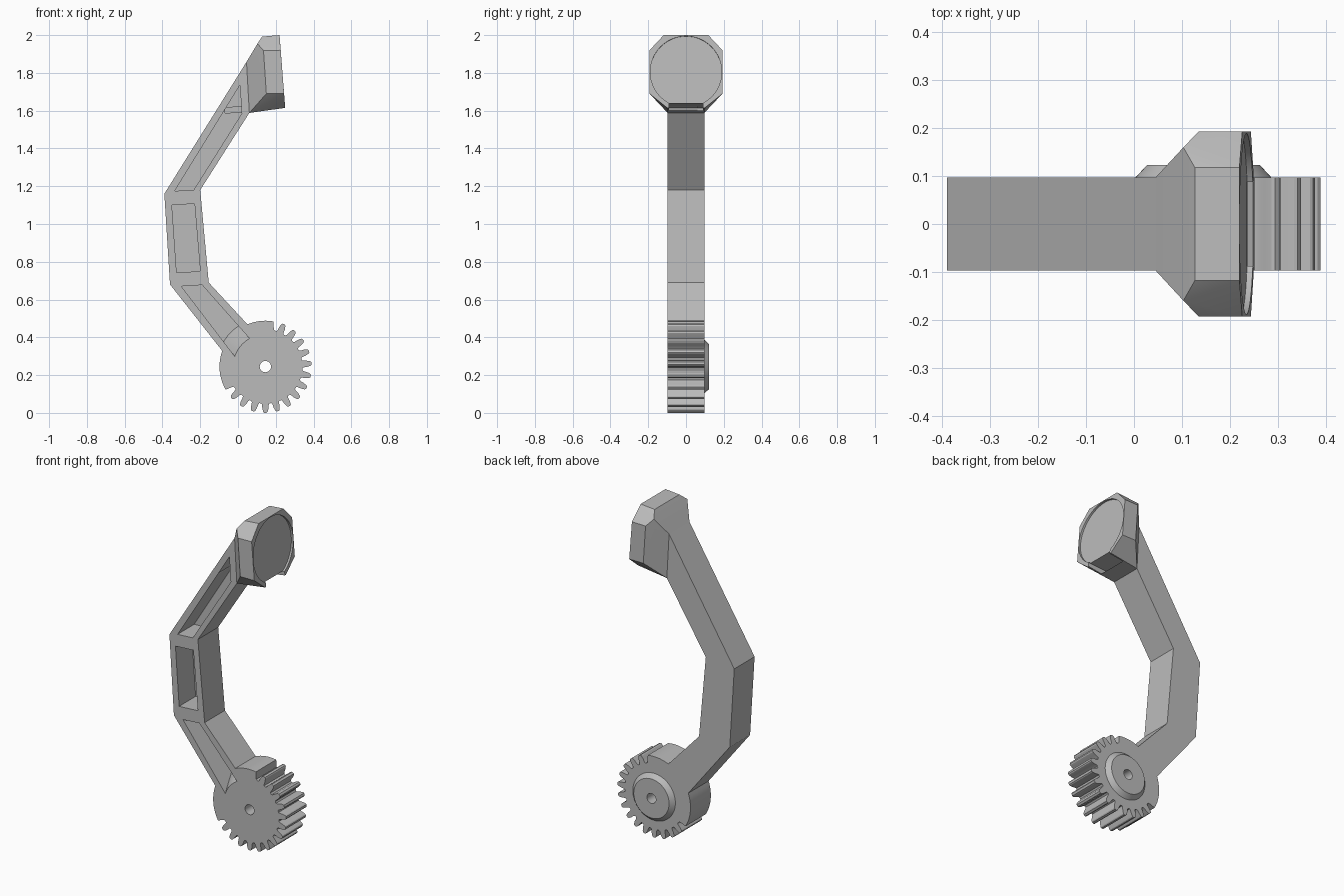
import bpy, bmesh, math
from mathutils import Vector, Matrix

if "Cube" in bpy.data.objects:
    bpy.data.objects.remove(bpy.data.objects["Cube"])

GX, GZ = 0.145, 0.245      # gear axis
HALF = 0.097               # half thickness of arm and gear

grey = bpy.data.materials.new("grey plastic")
grey.diffuse_color = (0.5, 0.5, 0.5, 1)
grey.use_nodes = True
grey.node_tree.nodes["Principled BSDF"].inputs["Base Color"].default_value = grey.diffuse_color


def make(name, bm):
    bmesh.ops.recalc_face_normals(bm, faces=bm.faces)
    me = bpy.data.meshes.new(name)
    bm.to_mesh(me)
    bm.free()
    me.materials.append(grey)
    ob = bpy.data.objects.new(name, me)
    bpy.context.collection.objects.link(ob)
    return ob


def prism(name, pts, y0, y1):
    """Extrude an (x, z) outline from y0 to y1."""
    bm = bmesh.new()
    f = bm.faces.new([bm.verts.new((x, y0, z)) for x, z in pts])
    r = bmesh.ops.extrude_face_region(bm, geom=[f])
    vs = [v for v in r["geom"] if isinstance(v, bmesh.types.BMVert)]
    bmesh.ops.translate(bm, verts=vs, vec=(0, y1 - y0, 0))
    return make(name, bm)


def cone(name, center, axis, r0, r1, depth, seg=64):
    """Frustum along axis, r0 at the start and r1 at the end."""
    bm = bmesh.new()
    rot = Vector(axis).to_track_quat('Z', 'Y').to_matrix().to_4x4()
    bmesh.ops.create_cone(bm, cap_ends=True, segments=seg, radius1=r0, radius2=r1,
                          depth=depth, matrix=Matrix.Translation(center) @ rot)
    return make(name, bm)


def cut(ob, *cutters):
    bpy.context.view_layer.objects.active = ob
    for c in cutters:
        m = ob.modifiers.new("cut", 'BOOLEAN')
        m.operation, m.solver, m.object = 'DIFFERENCE', 'EXACT', c
        bpy.ops.object.modifier_apply(modifier=m.name)


def polar(r, deg):
    a = math.radians(deg)
    return GX + r * math.cos(a), GZ + r * math.sin(a)


# bent arm running into a partly toothed gear, as one outline
outline = [(-0.20, 1.18), (0.06, 1.588), (0.045, 1.858), (-0.39, 1.16), (-0.36, 0.68)]
outline += [polar(0.243, a) for a in range(160, 211, 5)] + [polar(0.2, 212)]
pitch = 360 / 23
for k in range(-3, 11):
    mid = 270 + k * pitch
    for r, d in ((0.196, -6.2), (0.203, -5.0), (0.222, -4.2), (0.24, -2.8), (0.245, -1.5),
                 (0.245, 1.5), (0.24, 2.8), (0.222, 4.2), (0.203, 5.0), (0.196, 6.2)):
        outline.append(polar(r, mid + d))
outline += [polar(0.2, 437)] + [polar(0.243, a) for a in range(440, 471, 5)]
outline += [polar(0.243, 473), (-0.155, 0.69)]
arm = prism("arm_with_gear", outline, -HALF, HALF)

# front pockets, the lowest ending in a conical ramp at the gear hub
upper = prism("upper_pocket", [(-0.335, 1.175), (-0.235, 1.18), (0.02, 1.585), (0.01, 1.735)], -0.2, 0.06)
middle = prism("middle_pocket", [(-0.35, 1.10), (-0.23, 1.107), (-0.20, 0.75), (-0.325, 0.743)], -0.2, 0.06)
lower = prism("lower_pocket", [(-0.30, 0.67), (-0.19, 0.677), (0.115, 0.333), (0.03, 0.238)], -0.2, 0.06)
slope = (0.23 - 0.143) / (HALF + 0.06)
ramp = cone("hub_ramp", (GX, -0.05, GZ), (0, 1, 0), 0.143 - slope * 0.153, 0.143 + slope * 0.347, 0.5)
ramp.location.y = 0
bpy.context.view_layer.update()
cut(lower, ramp)

# head: faceted block at the top
pts = [(x, z, y) for x, z, y in (
    (0.22, 2.0, 0.118), (0.226, 1.92, 0.193), (0.244, 1.69, 0.193), (0.25, 1.615, 0.1),
    (0.127, 1.992, 0.118), (0.103, 1.955, 0.16), (0.135, 1.918, 0.193),
    (0.15, 1.69, 0.193), (0.045, 1.858, HALF), (0.06, 1.588, HALF))]
bm = bmesh.new()
for x, z, y in pts:
    for s in (-1, 1):
        bm.verts.new((x, s * y, z))
bmesh.ops.convex_hull(bm, input=bm.verts)
bmesh.ops.dissolve_limit(bm, angle_limit=math.radians(2), verts=bm.verts, edges=bm.edges)
head = make("head", bm)

# boss on the back of the gear
boss = cone("back_boss", (GX, HALF + 0.013, GZ), (0, 1, 0), 0.142, 0.118, 0.026)

# cutters for the axle hole, the head slot and the round head recess
hole = cone("axle_hole", (GX, 0, GZ), (0, 1, 0), 0.03, 0.03, 0.6, 32)
slot = prism("head_slot", [(-0.07, 1.587), (0.3, 1.611), (0.3, 1.643), (-0.07, 1.615)], -0.09, 0.09)
n = Vector((0.997, 0, 0.078))
disc = cone("head_recess", Vector((0.235, 0, 1.806)) + n * 0.038, n, 0.189, 0.189, 0.1)

cut(arm, upper, middle, lower, slot, hole)
cut(head, disc, slot)
cut(boss, hole)
for c in (upper, middle, lower, ramp, hole, slot, disc):
    bpy.data.objects.remove(c)

# smooth round surfaces, keep edges sharp
for ob in (arm, head, boss):
    bpy.ops.object.select_all(action='DESELECT')
    ob.select_set(True)
    bpy.context.view_layer.objects.active = ob
    bpy.ops.object.shade_smooth_by_angle(angle=math.radians(25))
